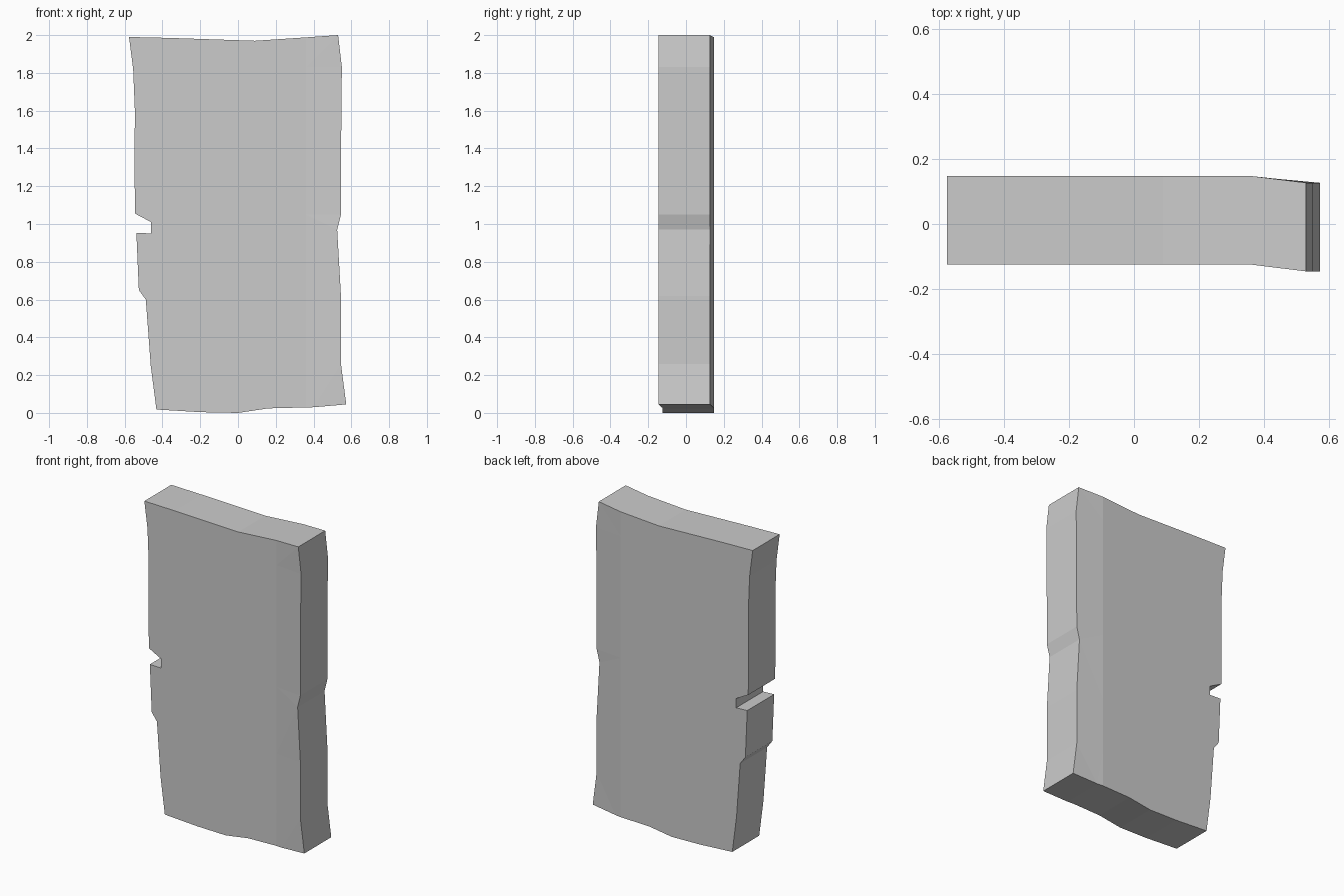
import bpy
import bmesh
from mathutils import Vector

cube = bpy.data.objects.get("Cube")
if cube:
    bpy.data.objects.remove(cube, do_unlink=True)

FRONT, BACK = -0.125, 0.148
BEND_START, BEND_END, BEND_DEPTH = 0.36, 0.53, 0.021

# Worn outline, counter-clockwise from the bottom left (x, z)
bottom = [(-0.432, 0.018), (-0.2, 0.004), (0.0, 0.0), (0.16, 0.024), (0.4, 0.03)]
right = [(0.573, 0.045), (0.545, 0.26), (0.545, 0.62), (0.525, 0.97), (0.545, 1.05),
         (0.547, 1.6), (0.55, 1.83)]
top = [(0.53, 2.0), (0.36, 1.988), (0.09, 1.97), (-0.36, 1.985)]
left = [(-0.577, 1.99), (-0.555, 1.82), (-0.546, 1.6), (-0.548, 1.3), (-0.545, 1.055),
        (-0.46, 1.01), (-0.46, 0.95), (-0.538, 0.953), (-0.525, 0.65), (-0.488, 0.6),
        (-0.462, 0.25)]

bm = bmesh.new()
bm.faces.new([bm.verts.new((x, FRONT, z)) for x, z in bottom + right + top + left])


def cut(point, normal):
    """Split every face along a plane."""
    bmesh.ops.bisect_plane(bm, geom=bm.verts[:] + bm.edges[:] + bm.faces[:],
                           plane_co=Vector(point), plane_no=Vector(normal), dist=1e-5)


# Split at the bend line and across the right edge's dents
cut((BEND_START, 0, 0), (1, 0, 0))
for z in (0.26, 0.62, 0.97, 1.05, 1.83):
    edge_faces = [f for f in bm.faces if f.calc_center_median().x > BEND_START]
    geom = set(edge_faces)
    for f in edge_faces:
        geom.update(f.verts)
        geom.update(f.edges)
    bmesh.ops.bisect_plane(bm, geom=list(geom), plane_co=Vector((0, 0, z)),
                           plane_no=Vector((0, 0, 1)), dist=1e-5)

# Thicken the outline into a slab
faces = bm.faces[:]
result = bmesh.ops.extrude_face_region(bm, geom=faces, use_keep_orig=True)
for v in result["geom"]:
    if isinstance(v, bmesh.types.BMVert):
        v.co.y = BACK

# Lean the right-hand border forward
for v in bm.verts:
    lean = (v.co.x - BEND_START) / (BEND_END - BEND_START)
    v.co.y -= BEND_DEPTH * min(max(lean, 0), 1)

bmesh.ops.recalc_face_normals(bm, faces=bm.faces[:])
bmesh.ops.triangulate(bm, faces=bm.faces[:])

mesh = bpy.data.meshes.new("stone_slab")
bm.to_mesh(mesh)
bm.free()
slab = bpy.data.objects.new("stone_slab", mesh)
bpy.context.collection.objects.link(slab)

# Plain grey stone
grey = bpy.data.materials.new("stone grey")
grey.use_nodes = True
colour = (0.6, 0.6, 0.6, 1.0)
grey.diffuse_color = colour
grey.node_tree.nodes["Principled BSDF"].inputs["Base Color"].default_value = colour
mesh.materials.append(grey)
